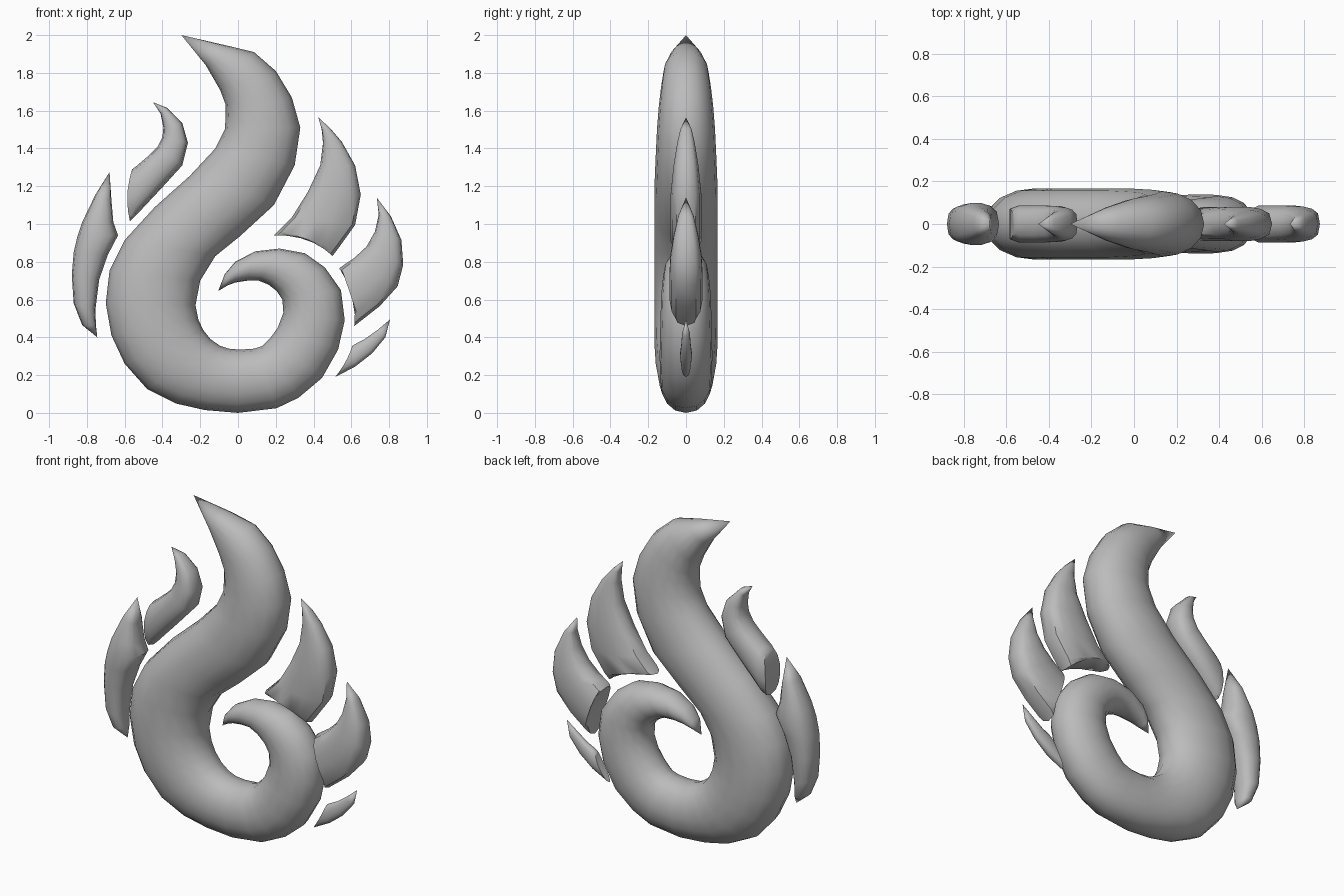
import bpy, bmesh, math
from mathutils import Vector

grey = bpy.data.materials.new("warm grey")
grey.diffuse_color = (0.5, 0.5, 0.5, 1)


def loft(name, ribs, depth, full_width, power, square=1.0, bow=None, n=14, angle=45):
    """Skin rounded sections across ribs (left x, left z, right x, right z).
    A rib of two numbers is a pointed tip; bow shifts the middle of the blunt base."""
    bm = bmesh.new()
    rings = []
    for i, rib in enumerate(ribs):
        if len(rib) == 2:
            rings.append([bm.verts.new((rib[0], 0, rib[1]))])
            continue
        a, b = Vector((rib[0], 0, rib[1])), Vector((rib[2], 0, rib[3]))
        d = depth * min(1, (b - a).length / full_width) ** power
        base = bow is not None and i == len(ribs) - 1
        if base:
            d *= 0.82
        ring = []
        for k in range(n):
            t = 2 * math.pi * k / n
            u = math.cos(t)
            s = math.sin(t)
            y = math.copysign(abs(s) ** square, s) * d if abs(s) > 1e-6 else 0
            p = (a + b) / 2 + (b - a) / 2 * u
            if base:
                p += Vector((bow[0], 0, bow[1])) * (1 - u * u)
            ring.append(bm.verts.new((p.x, y, p.z)))
        rings.append(ring)
    for r, q in zip(rings, rings[1:]):
        for k in range(n):
            j = (k + 1) % n
            if len(r) == 1:
                bm.faces.new((r[0], q[k], q[j]))
            elif len(q) == 1:
                bm.faces.new((r[k], r[j], q[0]))
            else:
                bm.faces.new((r[k], r[j], q[j], q[k]))
    # Close a blunt base with strips from front to back
    if len(rings[-1]) > 1:
        r = rings[-1]
        h = n // 2
        bm.faces.new((r[0], r[1], r[n - 1]))
        for k in range(1, h - 1):
            bm.faces.new((r[k], r[k + 1], r[n - k - 1], r[n - k]))
        bm.faces.new((r[h - 1], r[h], r[h + 1]))
    bmesh.ops.recalc_face_normals(bm, faces=bm.faces)
    me = bpy.data.meshes.new(name)
    bm.to_mesh(me)
    bm.free()
    me.materials.append(grey)
    ob = bpy.data.objects.new(name, me)
    bpy.context.collection.objects.link(ob)
    bpy.ops.object.select_all(action='DESELECT')
    ob.select_set(True)
    bpy.context.view_layer.objects.active = ob
    bpy.ops.object.shade_smooth_by_angle(angle=math.radians(angle))
    return ob


# Main flame: tapering tip, S-shaped sweep, then the inward curl
loft("main_flame_curl", [
    (-.30, 2.0),
    (-.17, 1.84, -.06, 1.945), (-.095, 1.71, .085, 1.91), (-.065, 1.63, .20, 1.81),
    (-.065, 1.57, .285, 1.67), (-.07, 1.50, .33, 1.51), (-.12, 1.40, .30, 1.31),
    (-.255, 1.255, .19, 1.10), (-.44, 1.09, .01, .935), (-.60, .915, -.12, .83),
    (-.68, .755, -.20, .70), (-.70, .58, -.225, .57), (-.67, .41, -.21, .495),
    (-.60, .26, -.185, .44), (-.48, .125, -.145, .39), (-.33, .05, -.095, .355),
    (-.175, .015, -.05, .34), (0, 0, .01, .335), (.205, .025, .085, .34),
    (.32, .08, .13, .355), (.445, .185, .17, .395), (.53, .335, .21, .45),
    (.565, .49, .24, .53), (.545, .65, .235, .60), (.46, .77, .205, .645),
    (.355, .845, .16, .68), (.22, .87, .11, .70), (.09, .855, .05, .70),
    (-.015, .80, -.015, .69), (-.07, .735, -.055, .675),
    (-.105, .645)], .168, .46, .65, .9, n=16, angle=60)

# Side flames: pointed tip down to a blunt base that follows the main flame
loft("upper_right_flame", [
    (.425, 1.565), (.443, 1.50, .49, 1.505), (.45, 1.43, .55, 1.435), (.435, 1.31, .62, 1.31),
    (.37, 1.17, .65, 1.155), (.285, 1.035, .62, .995), (.215, .965, .53, .87),
    (.19, .94, .50, .83)], .082, .26, .6, .6, bow=(.02, .03))

loft("middle_right_flame", [
    (.735, 1.14), (.745, 1.05, .81, 1.04), (.725, .96, .865, .915), (.68, .88, .875, .785),
    (.615, .82, .845, .67), (.57, .79, .75, .565), (.545, .772, .645, .483),
    (.535, .765, .615, .46)], .088, .24, .6, .6, bow=(.03, .01))

loft("lower_right_flame", [
    (.805, .495), (.74, .44, .78, .40), (.67, .39, .71, .315), (.625, .367, .62, .245),
    (.605, .355, .515, .19)], .032, .12, .6, .8, bow=(.01, 0))

loft("upper_left_flame", [
    (-.45, 1.645), (-.41, 1.585, -.375, 1.615), (-.395, 1.51, -.295, 1.535),
    (-.40, 1.46, -.265, 1.43), (-.425, 1.41, -.295, 1.31), (-.475, 1.36, -.40, 1.195),
    (-.54, 1.305, -.545, 1.04), (-.56, 1.29, -.572, 1.015)], .088, .17, .6, .6,
    bow=(-.02, 0))

# Left crescent: pointed at both ends, with a corner on its inner edge
loft("lower_left_flame", [
    (-.68, 1.275), (-.755, 1.155, -.67, 1.125), (-.825, 1.01, -.66, 1.01),
    (-.85, .935, -.635, .94), (-.87, .85, -.69, .835), (-.88, .73, -.735, .705),
    (-.87, .58, -.755, .545), (-.825, .465, -.752, .465),
    (-.745, .40)], .10, .20, .6, .65)
